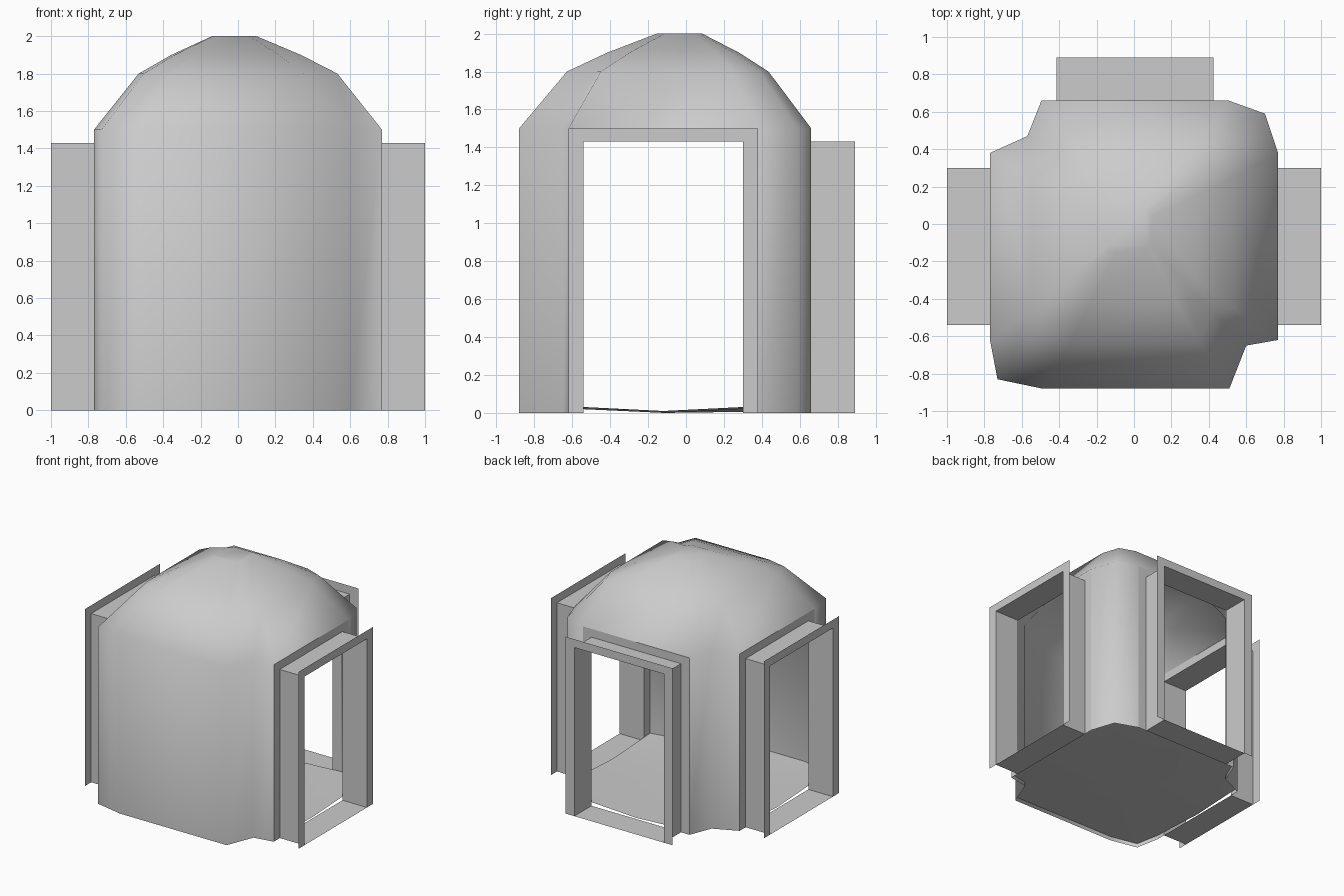
import bpy
import bmesh
from mathutils import Vector
from math import radians

cube = bpy.data.objects.get("Cube")
if cube:
    bpy.data.objects.remove(cube)

GREY = (0.6, 0.6, 0.6, 1)
stone = bpy.data.materials.new("plain grey")
stone.use_nodes = True
stone.diffuse_color = GREY
stone.node_tree.nodes["Principled BSDF"].inputs["Base Color"].default_value = GREY

# Plan of the room, counter-clockwise; doorways lie on three straight sides
PLAN = [(.77, -.62), (.77, .38), (.70, .59), (.505, .66), (-.495, .66), (-.57, .47),
        (-.77, .38), (-.77, -.62), (-.73, -.83), (-.49, -.88), (.51, -.88), (.60, -.65)]
DOOR_SIDES = (0, 3, 6)
COUNT = len(PLAN)
MIDDLE = Vector((0, -.115))


def make_object(name, bm, smooth_angle=None):
    mesh = bpy.data.meshes.new(name)
    bm.to_mesh(mesh)
    bm.free()
    mesh.materials.append(stone)
    obj = bpy.data.objects.new(name, mesh)
    bpy.context.collection.objects.link(obj)
    if smooth_angle:
        bpy.ops.object.select_all(action='DESELECT')
        obj.select_set(True)
        bpy.context.view_layer.objects.active = obj
        bpy.ops.object.shade_smooth_by_angle(angle=radians(smooth_angle))
    return obj


def plan_ring(bm, z, scale=1, centre=MIDDLE):
    ring = []
    for point in PLAN:
        p = centre + (Vector(point) - MIDDLE) * scale
        ring.append(bm.verts.new((p.x, p.y, z)))
    return ring


# Walls and domed roof in one smooth shell, open at the doorways
bm = bmesh.new()
rings = [plan_ring(bm, 0), plan_ring(bm, 1.5),
         plan_ring(bm, 1.8, .69, Vector((0, -.10))),
         plan_ring(bm, 1.9, .45, Vector((-.01, -.07))),
         plan_ring(bm, 2.0, .155, Vector((-.02, -.035)))]
for level, (low, high) in enumerate(zip(rings, rings[1:])):
    for i in range(COUNT):
        if level == 0 and i in DOOR_SIDES:
            continue
        j = (i + 1) % COUNT
        bm.faces.new((low[i], low[j], high[j], high[i]))
bm.faces.new(rings[-1])
make_object("walls_and_dome", bm, 75)

# Shallow dished floor, lower at the thresholds
bm = bmesh.new()
rim = []
for i, point in enumerate(PLAN):
    rim.append(bm.verts.new((*point, .035)))
    if i in DOOR_SIDES:
        mid = (Vector(point) + Vector(PLAN[i + 1])) / 2
        rim.append(bm.verts.new((mid.x, mid.y, .01)))
centre = bm.verts.new((0, MIDDLE.y, 0))
for a, b in zip(rim, rim[1:] + rim[:1]):
    bm.faces.new((a, b, centre))
make_object("floor", bm, 40)


# Doorway: wall surround, short tunnel, sill and outer flange
def doorway(name, side):
    start, end = Vector(PLAN[side]), Vector(PLAN[side + 1])
    along = (end - start).normalized()
    outward = Vector((along.y, -along.x))
    width = (end - start).length
    jamb, height, head, depth = .08, 1.5, 1.43, .23
    bm = bmesh.new()

    def arch(inset, top, out):
        points = []
        for u, z in ((inset, 0), (inset, top), (width - inset, top), (width - inset, 0)):
            p = start + along * u + outward * out
            points.append(bm.verts.new((p.x, p.y, z)))
        return points

    loops = [arch(0, height, 0), arch(jamb, head, 0),
             arch(jamb, head, depth), arch(0, height, depth)]
    for a, b in zip(loops, loops[1:]):
        for k in range(3):
            bm.faces.new((a[k], a[k + 1], b[k + 1], b[k]))
    near, far = loops[1], loops[2]
    bm.faces.new((near[0], far[0], far[3], near[3]))
    make_object(name, bm)


for name, side in zip(("left_doorway", "back_doorway", "right_doorway"), DOOR_SIDES):
    doorway(name, side)
